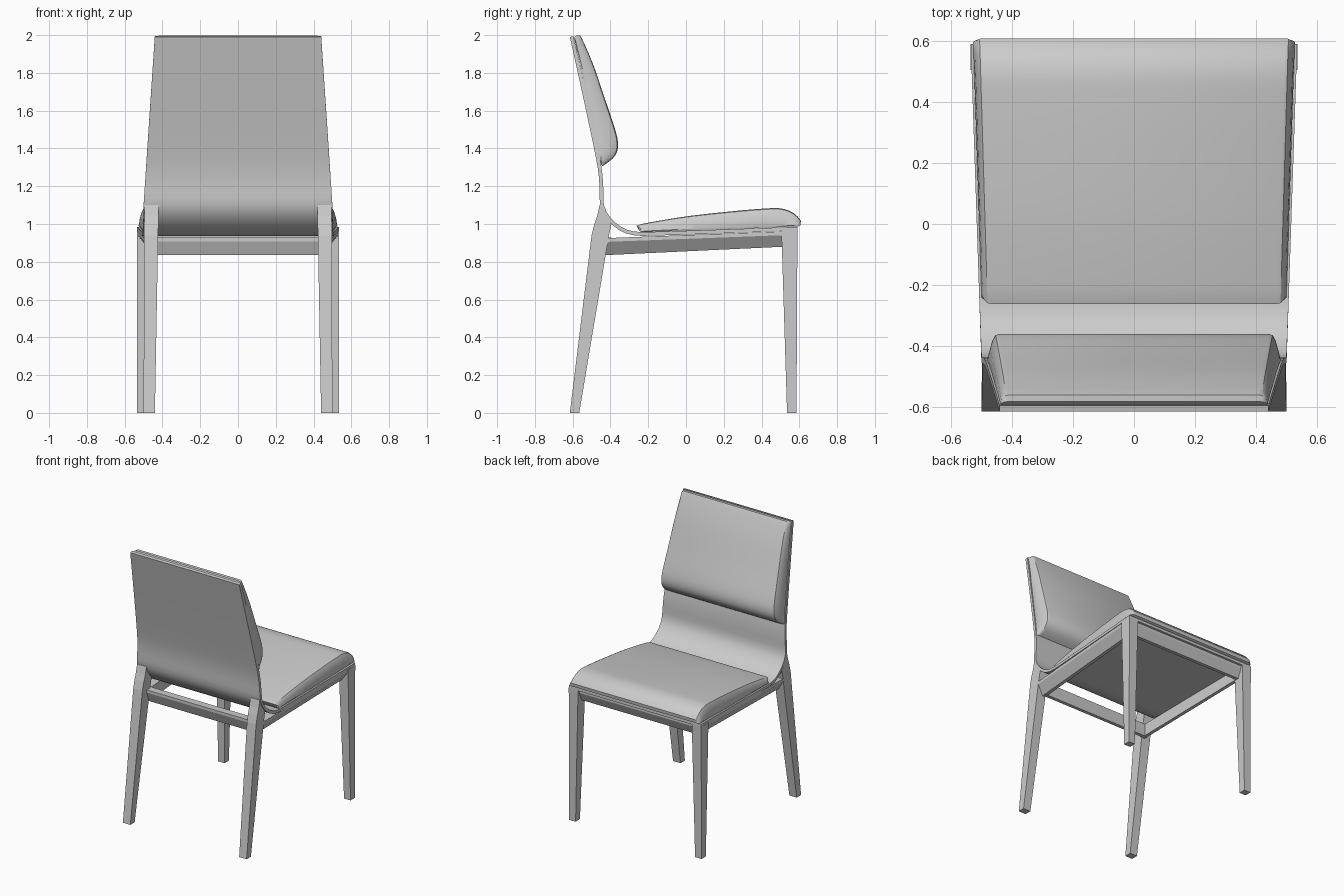
import bpy
import bmesh
import math

cube = bpy.data.objects.get("Cube")
if cube:
    bpy.data.objects.remove(cube, do_unlink=True)

grey = bpy.data.materials.new("light grey")
grey.use_nodes = True
tone = (0.6, 0.6, 0.6, 1)
grey.diffuse_color = tone
grey.node_tree.nodes["Principled BSDF"].inputs["Base Color"].default_value = tone


def lerp(a, b, t):
    return a + (b - a) * t


def loft(name, rings, smooth=False):
    """Join equal-sided rings of points into a closed solid."""
    bm = bmesh.new()
    rows = [[bm.verts.new(p) for p in ring] for ring in rings]
    n = len(rows[0])
    for a, b in zip(rows, rows[1:]):
        for i in range(n):
            j = (i + 1) % n
            bm.faces.new((a[i], a[j], b[j], b[i]))
    bm.faces.new(rows[0])
    bm.faces.new(rows[-1])
    bmesh.ops.recalc_face_normals(bm, faces=bm.faces)
    mesh = bpy.data.meshes.new(name)
    bm.to_mesh(mesh)
    bm.free()
    mesh.materials.append(grey)
    obj = bpy.data.objects.new(name, mesh)
    bpy.context.collection.objects.link(obj)
    if smooth:
        bpy.ops.object.select_all(action="DESELECT")
        obj.select_set(True)
        bpy.context.view_layer.objects.active = obj
        bpy.ops.object.shade_smooth_by_angle(angle=math.radians(30))
    return obj


def spline(points, count):
    """Sample a smooth curve through (y, z) points, evenly along its length."""
    pts = [points[0]] + points + [points[-1]]
    dense = []
    for a, b, c, d in zip(pts, pts[1:], pts[2:], pts[3:]):
        for k in range(20):
            t = k / 20
            dense.append(tuple(
                0.5 * (2 * q + (r - p) * t + (2 * p - 5 * q + 4 * r - s) * t * t
                       + (3 * q - p - 3 * r + s) * t ** 3)
                for p, q, r, s in zip(a, b, c, d)))
    dense.append(points[-1])
    run = [0]
    for a, b in zip(dense, dense[1:]):
        run.append(run[-1] + math.dist(a, b))
    out, k = [], 0
    for i in range(count):
        goal = run[-1] * i / (count - 1)
        while k < len(run) - 2 and run[k + 1] < goal:
            k += 1
        t = (goal - run[k]) / (run[k + 1] - run[k])
        out.append((lerp(dense[k][0], dense[k + 1][0], t),
                    lerp(dense[k][1], dense[k + 1][1], t)))
    return out


def half_width(y, z):
    """The shell narrows up the backrest and widens along the seat."""
    if z > 1.1:
        return lerp(0.5, 0.44, (z - 1.1) / 0.9)
    return lerp(0.5, 0.535, max(0, (y + 0.455) / 1.045))


# Bent shell: backrest and seat in one sheet
outer = spline([(-0.615, 1.99), (-0.54, 1.65), (-0.475, 1.34), (-0.459, 1.22),
                (-0.455, 1.1), (-0.432, 1.045), (-0.395, 1.0), (-0.34, 0.96),
                (-0.28, 0.941), (-0.2, 0.938), (0.2, 0.951), (0.59, 0.965)], 50)
rings = []
for i, (y, z) in enumerate(outer):
    a, b = outer[max(i - 1, 0)], outer[min(i + 1, len(outer) - 1)]
    dy, dz = b[0] - a[0], b[1] - a[1]
    size = math.hypot(dy, dz)
    iy, iz = y - dz / size * 0.02, z + dy / size * 0.02
    w = half_width(y, z)
    rings.append([(-w, y, z), (w, y, z), (w, iy, iz), (-w, iy, iz)])
loft("bent_shell", rings, True)


def cushion(name, under, over, count, margin):
    """Pad between two curves, with its side edges rounded over."""
    edge = [(0, 0.004), (0.12, 0), (0.5, 0.004), (0.8, 0.012), (0.95, 0.02), (1, 0.032)]
    rings = []
    for (y0, z0), (y1, z1) in zip(spline(under, count), spline(over, count)):
        w = half_width(y0, z0) - margin
        side = [(w - inset, lerp(y0, y1, t), lerp(z0, z1, t)) for t, inset in edge]
        rings.append(side + [(-x, y, z) for x, y, z in reversed(side)])
    loft(name, rings, True)


cushion("seat_cushion",
        [(-0.24, 0.957), (0.2, 0.971), (0.595, 0.988)],
        [(-0.25, 0.968), (-0.258, 0.985), (-0.235, 1.0), (0, 1.04), (0.25, 1.068),
         (0.42, 1.082), (0.5, 1.083), (0.56, 1.064), (0.6, 1.03), (0.612, 1.006),
         (0.605, 0.993)], 36, 0.008)
cushion("back_cushion",
        [(-0.592, 1.985), (-0.52, 1.65), (-0.455, 1.34), (-0.447, 1.31)],
        [(-0.582, 1.998), (-0.565, 2.0), (-0.55, 1.98), (-0.49, 1.84), (-0.425, 1.65),
         (-0.375, 1.5), (-0.36, 1.43), (-0.366, 1.38), (-0.39, 1.345), (-0.435, 1.31),
         (-0.442, 1.306)], 36, 0.003)

for s, side in ((1, "left"), (-1, "right")):
    # Tapered upright legs under the seat edge
    loft("seat_edge_leg_" + side, [
        [(s * x0, y0, z), (s * x1, y0, z), (s * x1, y1, z), (s * x0, y1, z)]
        for x0, x1, y0, y1, z in ((0.483, 0.535, 0.535, 0.585, 0),
                                  (0.46, 0.535, 0.505, 0.59, 0.965))])

    # Splayed legs that rise to a wedge against the shell
    rings = []
    for y0, y1, z in ((-0.615, -0.565, 0), (-0.5, -0.408, 0.94), (-0.485, -0.395, 1.0),
                      (-0.47, -0.432, 1.045), (-0.457, -0.453, 1.1)):
        x0, x1 = lerp(0.44, 0.42, z / 1.1), lerp(0.5, 0.496, z / 1.1)
        rings.append([(s * x0, y0, z), (s * x1, y0, z), (s * x1, y1, z), (s * x0, y1, z)])
    loft("splayed_leg_" + side, rings)

    # Side rails, undercut on the outside
    loft("side_rail_" + side, [
        [(s * x, y, top), (s * x, y, top - 0.02), (s * (x - 0.045), y, low),
         (s * (x - 0.07), y, low), (s * (x - 0.07), y, top)]
        for x, y, low, top in ((0.495, -0.43, 0.835, 0.925), (0.53, 0.52, 0.88, 0.961))])


# Cross rails, undercut on the outside
def cross_rail(name, y, inward, low, top, reach):
    section = [(y, top), (y, top - 0.02), (y + inward * 0.03, low),
               (y + inward * 0.055, low), (y + inward * 0.055, top)]
    loft(name, [[(x, a, b) for a, b in section] for x in (-reach, reach)])


cross_rail("backrest_cross_rail", -0.45, 1, 0.835, 0.928, 0.44)
cross_rail("seat_edge_cross_rail", 0.575, -1, 0.88, 0.964, 0.48)
